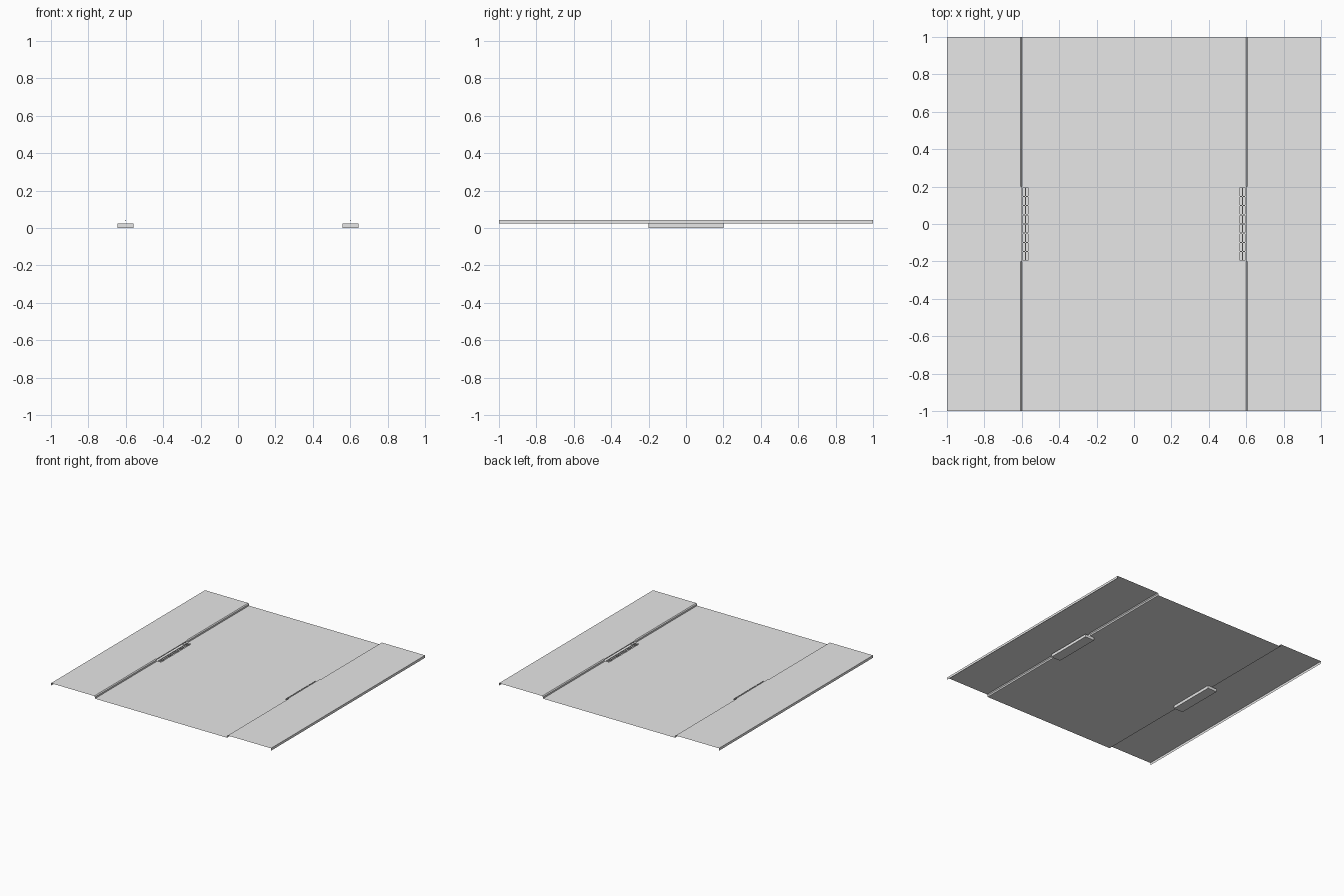
import bpy
import bmesh
from mathutils import Vector

if "Cube" in bpy.data.objects:
    bpy.data.objects.remove(bpy.data.objects["Cube"])

ROAD_Z, WALK_Z = 0.0235, 0.0435   # road level, pavement level
CURB, GRATE_IN, PIT_OUT = 0.60, 0.56, 0.645
GAP = 0.20                        # half length of the drain
CH = 0.007                        # curb chamfer

grey = bpy.data.materials.new("plain_grey")
grey.diffuse_color = (0.8, 0.8, 0.8, 1)
grey.use_nodes = True
grey.node_tree.nodes["Principled BSDF"].inputs["Base Color"].default_value = grey.diffuse_color


def make(name, faces):
    """faces: list of (points, facing direction)"""
    bm = bmesh.new()
    for pts, facing in faces:
        f = bm.faces.new([bm.verts.new(p) for p in pts])
        f.normal_update()
        if f.normal.dot(Vector(facing)) < 0:
            f.normal_flip()
    bmesh.ops.remove_doubles(bm, verts=bm.verts, dist=1e-5)
    me = bpy.data.meshes.new(name)
    bm.to_mesh(me)
    bm.free()
    me.materials.append(grey)
    ob = bpy.data.objects.new(name, me)
    bpy.context.collection.objects.link(ob)
    return ob


def flat(x0, x1, y0, y1, z):
    return ([(x0, y0, z), (x1, y0, z), (x1, y1, z), (x0, y1, z)], (0, 0, 1))


def strip(xa, za, xb, zb, y0, y1, facing):
    return ([(xa, y0, za), (xb, y0, zb), (xb, y1, zb), (xa, y1, za)], facing)


def wall_y(x0, x1, y, z0, z1, facing):
    return ([(x0, y, z0), (x1, y, z0), (x1, y, z1), (x0, y, z1)], facing)


# road surface with notches for the two drains
road = [flat(-GRATE_IN, GRATE_IN, -1, 1, ROAD_Z)]
for s in (-1, 1):
    for y0, y1 in ((-1, -GAP), (GAP, 1)):
        road.append(flat(s * GRATE_IN, s * CURB, y0, y1, ROAD_Z))
make("road", road)

for s, side in ((-1, "left"), (1, "right")):
    c, k = s * CURB, s * (CURB + CH)
    inward, outward = (-s, 0, 0), (s, 0, 0)

    # raised pavement with outer wall and chamfered curb, open at both ends
    walk = [flat(k, s, -1, 1, WALK_Z),
            strip(s, ROAD_Z, s, WALK_Z, -1, 1, outward),
            flat(c, k, -GAP, GAP, WALK_Z),
            strip(c, WALK_Z - CH, c, WALK_Z, -GAP, GAP, inward)]
    for y0, y1 in ((-1, -GAP), (GAP, 1)):
        walk.append(strip(c, ROAD_Z, c, WALK_Z - CH, y0, y1, inward))
        walk.append(strip(c, WALK_Z - CH, k, WALK_Z, y0, y1, (-s, 0, 1)))
    for e in (-1, 1):
        walk.append(([(c, e * GAP, WALK_Z - CH), (c, e * GAP, WALK_Z),
                      (k, e * GAP, WALK_Z)], (0, e, 0)))
    make(side + "_pavement", walk)

    # drain pit sunk below the road and under the pavement
    a, b = s * GRATE_IN, s * PIT_OUT
    make(side + "_drain_pit", [
        flat(a, b, -GAP, GAP, 0),
        strip(a, 0, a, ROAD_Z, -GAP, GAP, outward),
        strip(b, 0, b, ROAD_Z, -GAP, GAP, inward),
        wall_y(a, b, -GAP, 0, ROAD_Z, (0, 1, 0)),
        wall_y(a, b, GAP, 0, ROAD_Z, (0, -1, 0))])

    # grate: long bars plus evenly spaced cross bars
    low = ROAD_Z - 0.004
    bars = []
    for x in (GRATE_IN + 0.003, 0.58, CURB - 0.003):
        x0, x1 = s * (x - 0.003), s * (x + 0.003)
        bars.append(flat(x0, x1, -GAP, GAP, ROAD_Z))
        bars.append(strip(x0, low, x0, ROAD_Z, -GAP, GAP, inward))
        bars.append(strip(x1, low, x1, ROAD_Z, -GAP, GAP, outward))
    for i in range(9):
        y = -GAP + 0.003 + i * (2 * GAP - 0.006) / 8
        bars.append(flat(a, c, y - 0.003, y + 0.003, ROAD_Z - 0.0005))
        for e in (-1, 1):
            bars.append(wall_y(a, c, y + e * 0.003, low, ROAD_Z - 0.0005, (0, e, 0)))
    make(side + "_drain_grate", bars)
